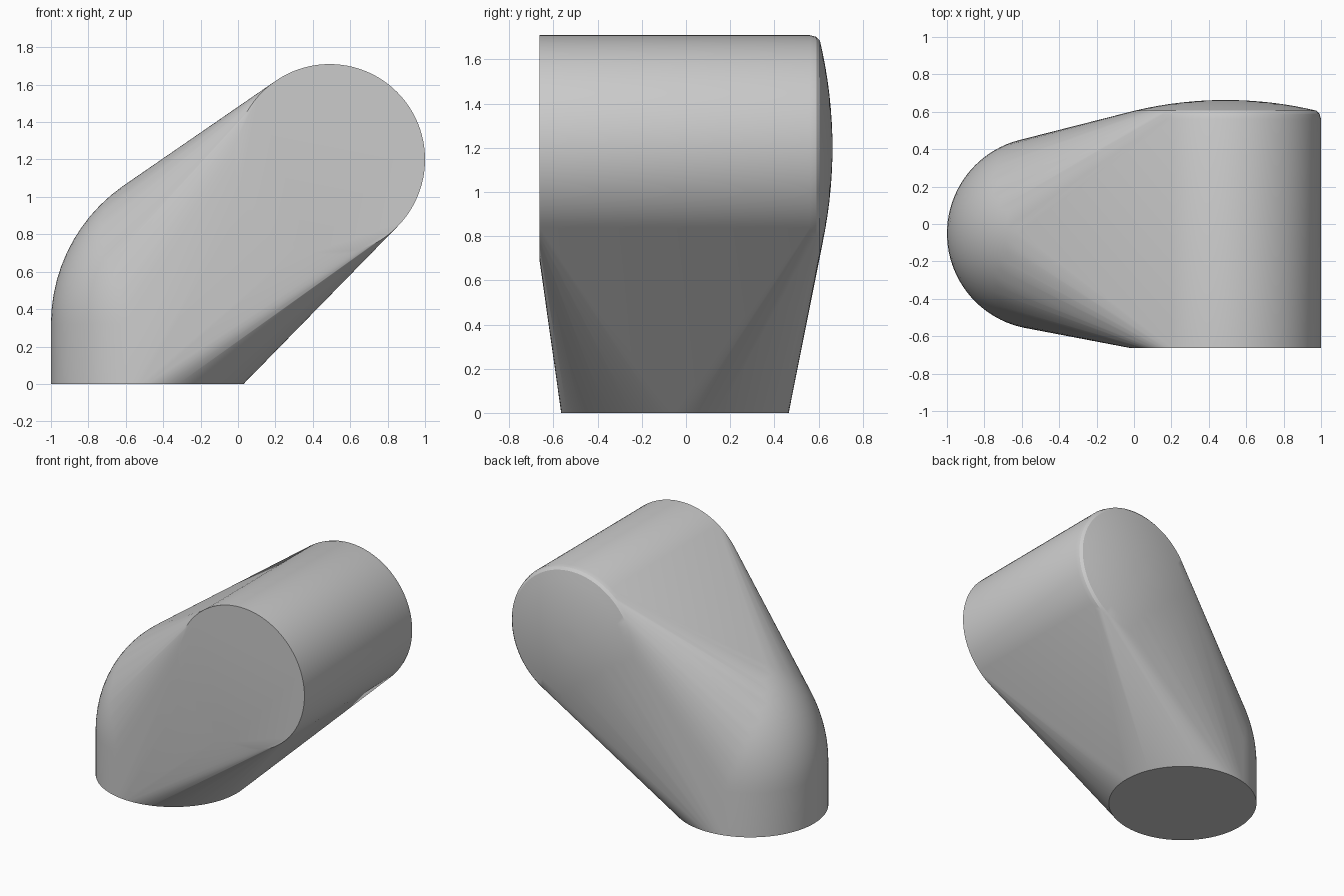
import bpy
import bmesh
from math import sin, cos, pi, radians, sqrt
from mathutils import Vector

if "Cube" in bpy.data.objects:
    bpy.data.objects.remove(bpy.data.objects["Cube"], do_unlink=True)

SEGMENTS = 96
bm = bmesh.new()


def ring(center, u, v, radius):
    """Add a circle of points in the plane of u and v."""
    for i in range(SEGMENTS):
        a = 2 * pi * i / SEGMENTS
        bm.verts.new(Vector(center) + radius * (cos(a) * Vector(u) + sin(a) * Vector(v)))


X, Y, Z = (1, 0, 0), (0, 1, 0), (0, 0, 1)

# Lower pipe: round base opening, then a bend leaning over to the right
pipe_r, bend_r, pivot = 0.515, 0.385, Vector((-0.10, -0.05, 0.32))
ring((-0.485, -0.05, 0), X, Y, pipe_r)
for step in range(13):
    t = radians(60 * step / 12)
    outward = Vector((-cos(t), 0, sin(t)))
    ring(pivot + outward * bend_r, outward, Y, pipe_r)

# Upper pipe: flat front end, straight barrel, rounded rim and shallow domed back
barrel_r, dome_r, back = 0.51, 2.1, 0.663
for y, r in ((-0.663, barrel_r), (0.56, barrel_r), (0.59, 0.502)):
    ring((0.49, y, 1.2), X, Z, r)
for step in range(1, 9):
    r = 0.485 * step / 8
    ring((0.49, back - dome_r + sqrt(dome_r ** 2 - r ** 2), 1.2), X, Z, r)

# Stretch one skin around both pipes
hull = bmesh.ops.convex_hull(bm, input=bm.verts[:])
spare = {g for g in hull["geom_interior"] + hull["geom_unused"]
         if isinstance(g, bmesh.types.BMVert)}
bmesh.ops.delete(bm, geom=list(spare), context='VERTS')
bmesh.ops.dissolve_limit(bm, angle_limit=radians(0.1), verts=bm.verts[:], edges=bm.edges[:])
bmesh.ops.recalc_face_normals(bm, faces=bm.faces[:])

mesh = bpy.data.meshes.new("elbow_body")
bm.to_mesh(mesh)
bm.free()
body = bpy.data.objects.new("elbow_body", mesh)
bpy.context.collection.objects.link(body)

# Plain grey finish
grey = bpy.data.materials.new("plain_grey")
grey.use_nodes = True
colour = (0.6, 0.6, 0.6, 1)
grey.diffuse_color = colour
grey.node_tree.nodes["Principled BSDF"].inputs["Base Color"].default_value = colour
mesh.materials.append(grey)

bpy.context.view_layer.objects.active = body
body.select_set(True)
bpy.ops.object.shade_smooth_by_angle(angle=radians(30))
